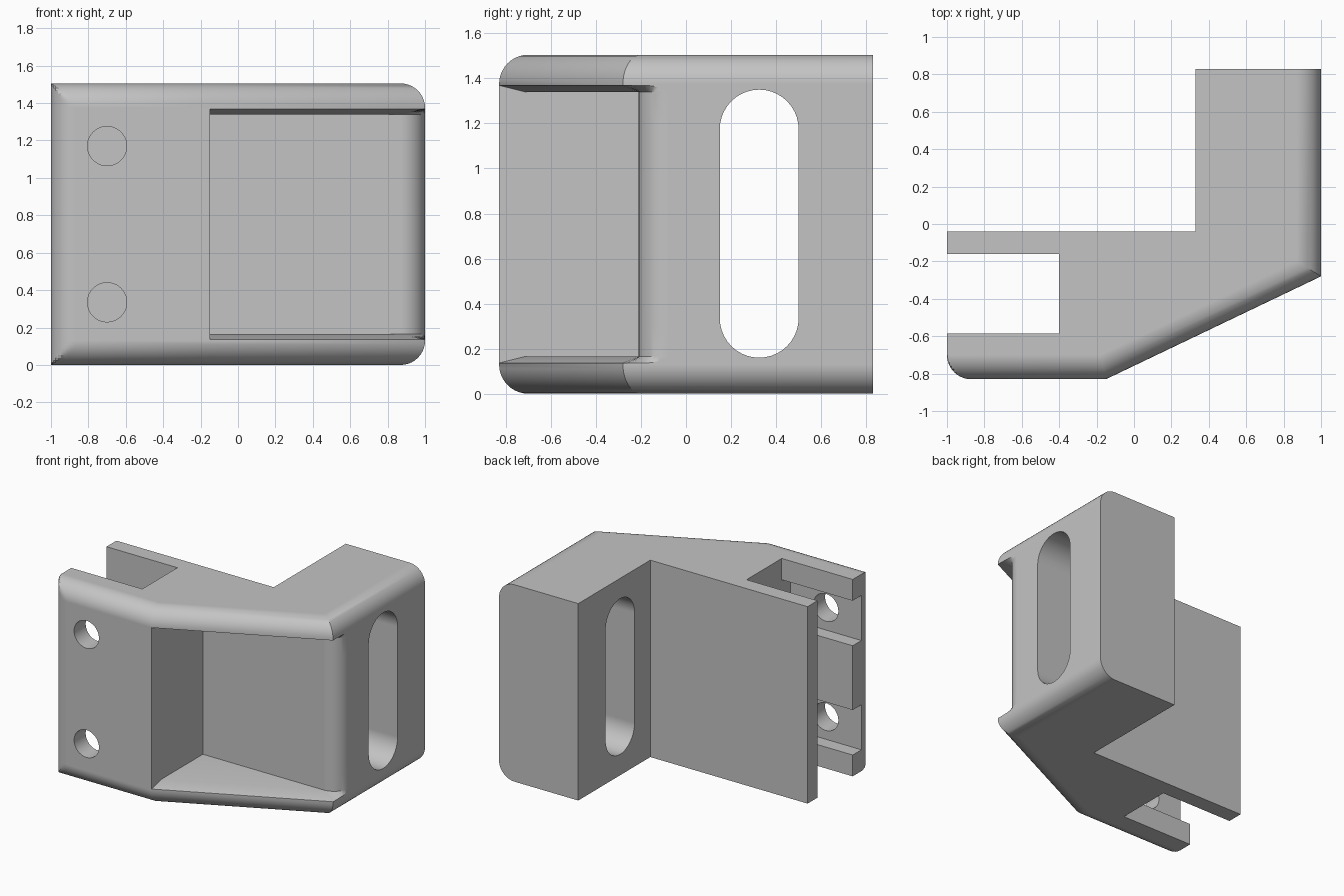
import bpy, bmesh
from math import sin, cos, pi, sqrt

if "Cube" in bpy.data.objects:
    bpy.data.objects.remove(bpy.data.objects["Cube"])

HEIGHT, R = 1.505, 0.13          # overall height, edge rounding
LEFT, FRONT, BACK = -1.0, -0.83, 0.83
SLOPE = 0.55 / 1.15              # slanted front face
NORMAL_Y = 1 / sqrt(1 + SLOPE * SLOPE)

grey = bpy.data.materials.new("light_grey")
grey.use_nodes = True
grey.diffuse_color = (0.55, 0.55, 0.55, 1)
grey.node_tree.nodes["Principled BSDF"].inputs["Base Color"].default_value = (0.55, 0.55, 0.55, 1)


def loft(name, rings, axis="z"):
    """Join outlines of equal point count, stacked along an axis, into a solid."""
    place = {"x": lambda a, b, h: (h, a, b),
             "y": lambda a, b, h: (a, h, b),
             "z": lambda a, b, h: (a, b, h)}[axis]
    bm = bmesh.new()
    loops = [[bm.verts.new(place(a, b, h)) for a, b in pts] for pts, h in rings]
    n = len(loops[0])
    for low, high in zip(loops, loops[1:]):
        for i in range(n):
            j = (i + 1) % n
            bm.faces.new((low[i], low[j], high[j], high[i]))
    bm.faces.new(loops[0])
    bm.faces.new(loops[-1])
    bmesh.ops.remove_doubles(bm, verts=bm.verts, dist=1e-5)
    bmesh.ops.recalc_face_normals(bm, faces=bm.faces)
    mesh = bpy.data.meshes.new(name)
    bm.to_mesh(mesh)
    bm.free()
    obj = bpy.data.objects.new(name, mesh)
    bpy.context.collection.objects.link(obj)
    mesh.materials.append(grey)
    return obj


def arc(cx, cy, r, start, end, steps=10):
    angles = [start + (end - start) * i / steps for i in range(steps + 1)]
    return [(cx + r * cos(a), cy + r * sin(a)) for a in angles]


def box(x0, x1, y0, y1):
    return [(x0, y0), (x1, y0), (x1, y1), (x0, y1)]


def outline(d):
    """Bracket seen from above, with its front and right sides moved in by d."""
    line = FRONT + d
    right = 1 - d
    corner_y = -0.28 - SLOPE * d + d / NORMAL_Y
    bend_x = 1 + (line + 0.28 - d / NORMAL_Y) / SLOPE
    rounded = arc(LEFT + R, FRONT + R, R, 1.5 * pi, pi)
    return ([(LEFT, -0.04), (0.33, -0.04), (0.33, BACK), (right, BACK),
             (right, corner_y), (bend_x, line)]
            + [(x, max(y, line)) for x, y in rounded])


# Main body with rounded upper and lower outer edges
steps = [i * pi / 20 for i in range(11)]
lower = [(outline(R * (1 - sin(a))), R * (1 - cos(a))) for a in steps]
upper = [(pts, HEIGHT - z) for pts, z in reversed(lower)]
body = loft("bracket_body", lower + upper)

cutters = []


def cutter(rings, axis="z"):
    cutters.append(loft("cutter", rings, axis))
    cutters[-1].hide_render = True


# Slot between the two clamp plates
gap = box(-1.2, -0.4, -0.585, -0.16)
cutter([(gap, -0.1), (gap, HEIGHT + 0.1)])

# Front pocket with a rounded right edge on its back wall
wall_arc = arc(0.87, -0.08, R, 1.5 * pi, 2 * pi)
outside = [(1.2, -0.08), (1.2, -1), (-0.15, -1)]
pocket = [(-0.15, -0.21)] + wall_arc + outside
cutter([(pocket, 0.165), (pocket, HEIGHT - 0.165)])

# Tapered inner lips of the two flanges
tip = [(-0.15, -0.835)]
tip += [(1.002, -0.285 + 0.205 * i / 10) for i in range(11)] + outside
inner = [(-0.15, -0.715)] + wall_arc + outside
for flip in (False, True):
    z = [HEIGHT - h if flip else h for h in (0.135, 0.165, 0.3)]
    cutter([(tip, z[0]), (inner, z[1]), (inner, z[2])])

# Screw holes and the channels behind them
for z in (0.335, 1.17):
    hole = arc(-0.7, z, 0.105, 0, 2 * pi, 40)[:-1]
    cutter([(hole, -1), (hole, -0.5)], "y")
    channel = box(-1.2, -0.4, z - 0.172, z + 0.172)
    cutter([(channel, -0.69), (channel, -0.5)], "y")

# Long rounded opening through the side block
opening = (arc(0.325, 1.175, 0.175, 0, pi, 20)
           + arc(0.325, 0.335, 0.175, pi, 2 * pi, 20))
cutter([(opening, 0.2), (opening, 1.2)], "x")

# Cut, then shade smoothly with sharp edges kept
bpy.ops.object.select_all(action="DESELECT")
bpy.context.view_layer.objects.active = body
body.select_set(True)
for tool in cutters:
    mod = body.modifiers.new("cut", "BOOLEAN")
    mod.operation, mod.solver, mod.object = "DIFFERENCE", "EXACT", tool
    bpy.ops.object.modifier_apply(modifier=mod.name)
for tool in cutters:
    bpy.data.objects.remove(tool)
bpy.ops.object.shade_smooth_by_angle(angle=pi / 7)
weighted = body.modifiers.new("weighted_normals", "WEIGHTED_NORMAL")
weighted.keep_sharp = True
